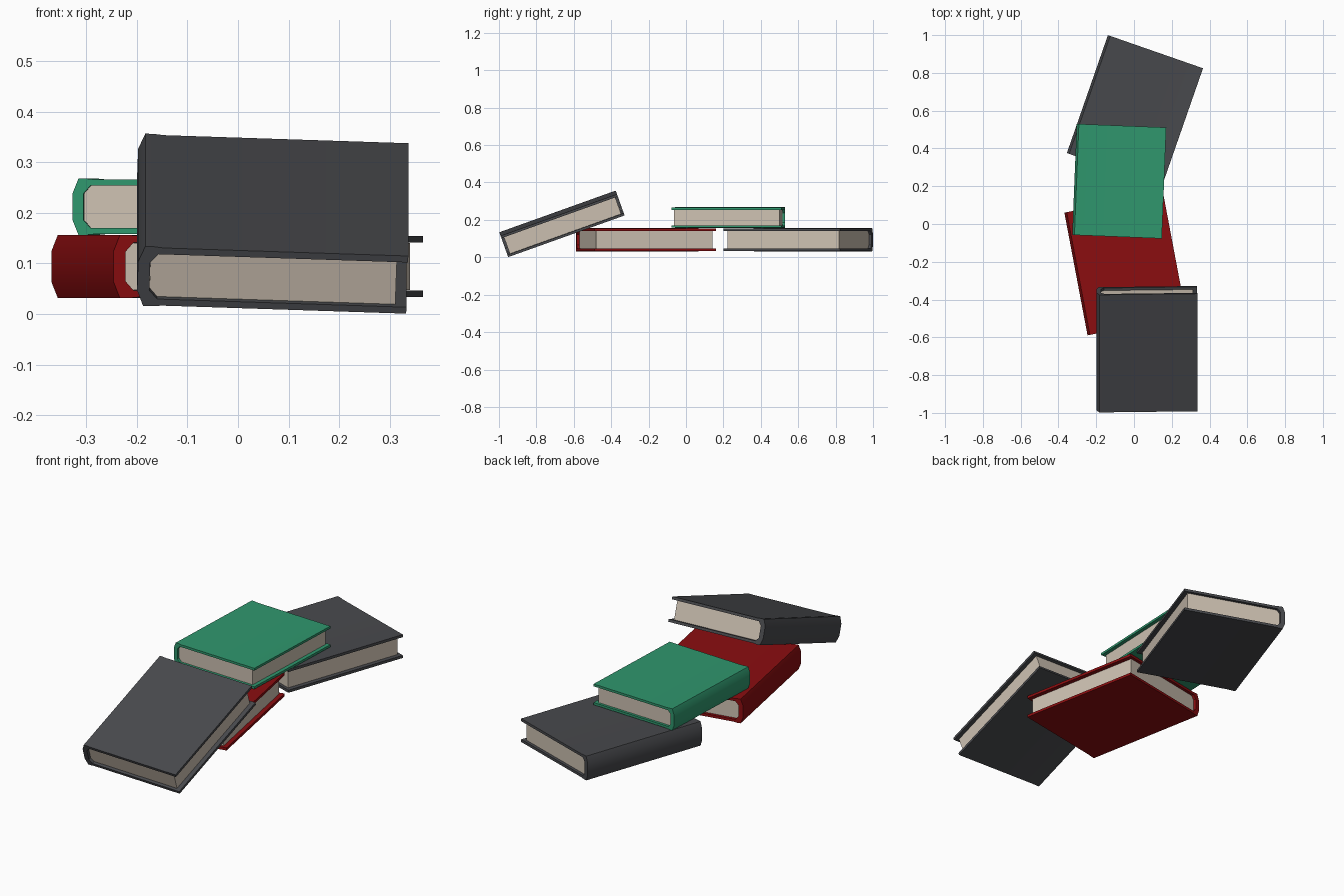
import bpy, bmesh
from math import radians
from mathutils import Matrix, Vector

if "Cube" in bpy.data.objects:
    bpy.data.objects.remove(bpy.data.objects["Cube"])

W, L = 0.533, 0.661   # full-size book width and height


def material(name, rgb):
    m = bpy.data.materials.new(name)
    m.diffuse_color = (*rgb, 1)
    m.use_nodes = True
    m.node_tree.nodes["Principled BSDF"].inputs["Base Color"].default_value = m.diffuse_color
    return m


grey = material("grey_cover", (0.065, 0.067, 0.074))
red = material("red_cover", (0.26, 0.004, 0.005))
green = material("green_cover", (0.029, 0.31, 0.155))
paper = material("paper", (0.62, 0.54, 0.45))


def prism(name, profile, length, mat, matrix):
    """Extrude an x/z profile along y, centred on the book."""
    bm = bmesh.new()
    face = bm.faces.new([bm.verts.new((x - W / 2, -length / 2, z)) for x, z in profile])
    out = bmesh.ops.extrude_face_region(bm, geom=[face])
    new = [v for v in out["geom"] if isinstance(v, bmesh.types.BMVert)]
    bmesh.ops.translate(bm, verts=new, vec=(0, length, 0))
    bmesh.ops.recalc_face_normals(bm, faces=bm.faces)
    mesh = bpy.data.meshes.new(name)
    bm.to_mesh(mesh)
    bm.free()
    mesh.materials.append(mat)
    ob = bpy.data.objects.new(name, mesh)
    bpy.context.collection.objects.link(ob)
    ob.matrix_world = matrix
    bpy.ops.object.select_all(action='DESELECT')
    ob.select_set(True)
    bpy.context.view_layer.objects.active = ob
    bpy.ops.object.shade_smooth_by_angle(angle=radians(30))
    return ob


def mirrored(upper):
    """Close an upper half profile with its lower mirror image."""
    return upper + [(x, -z) for x, z in reversed(upper)]


# cover: rounded spine, slight hinge ridge, board, then back along the inside
outer = [(0, 0.03), (0.013, 0.0625), (0.030, 0.0625), (0.050, 0.0605), (W, 0.0605)]
inner = [(W, 0.047), (0.040, 0.047), (0.024, 0.029)]
cover_profile = mirrored(outer + inner)
# reorder the loop: outer top, inner top, inner bottom, outer bottom
# page block fills the cover and stops short of the board edges
page_profile = mirrored([(0.0245, 0.029), (0.040, 0.0468), (W - 0.022, 0.0468)])


def book(name, mat, loc, yaw=0, pitch=0, roll=0, size=1.0):
    m = (Matrix.Translation(Vector(loc))
         @ Matrix.Rotation(radians(yaw), 4, 'Z')
         @ Matrix.Rotation(radians(pitch), 4, 'X')
         @ Matrix.Rotation(radians(roll), 4, 'Y')
         @ Matrix.Scale(size, 4))
    prism(name + "_cover", cover_profile, L, mat, m)
    prism(name + "_pages", page_profile, L - 0.029, paper, m)


book("red_book", red, (-0.0455, -0.215, 0.094), yaw=10.7)
book("back_grey_book", grey, (0.005, 0.600, 0.094), yaw=-19.2)
book("green_book", green, (-0.078, 0.2265, 0.212), yaw=-2.3, size=0.89)
book("leaning_grey_book", grey, (0.068, -0.663, 0.178), pitch=19.7, roll=2.0)
